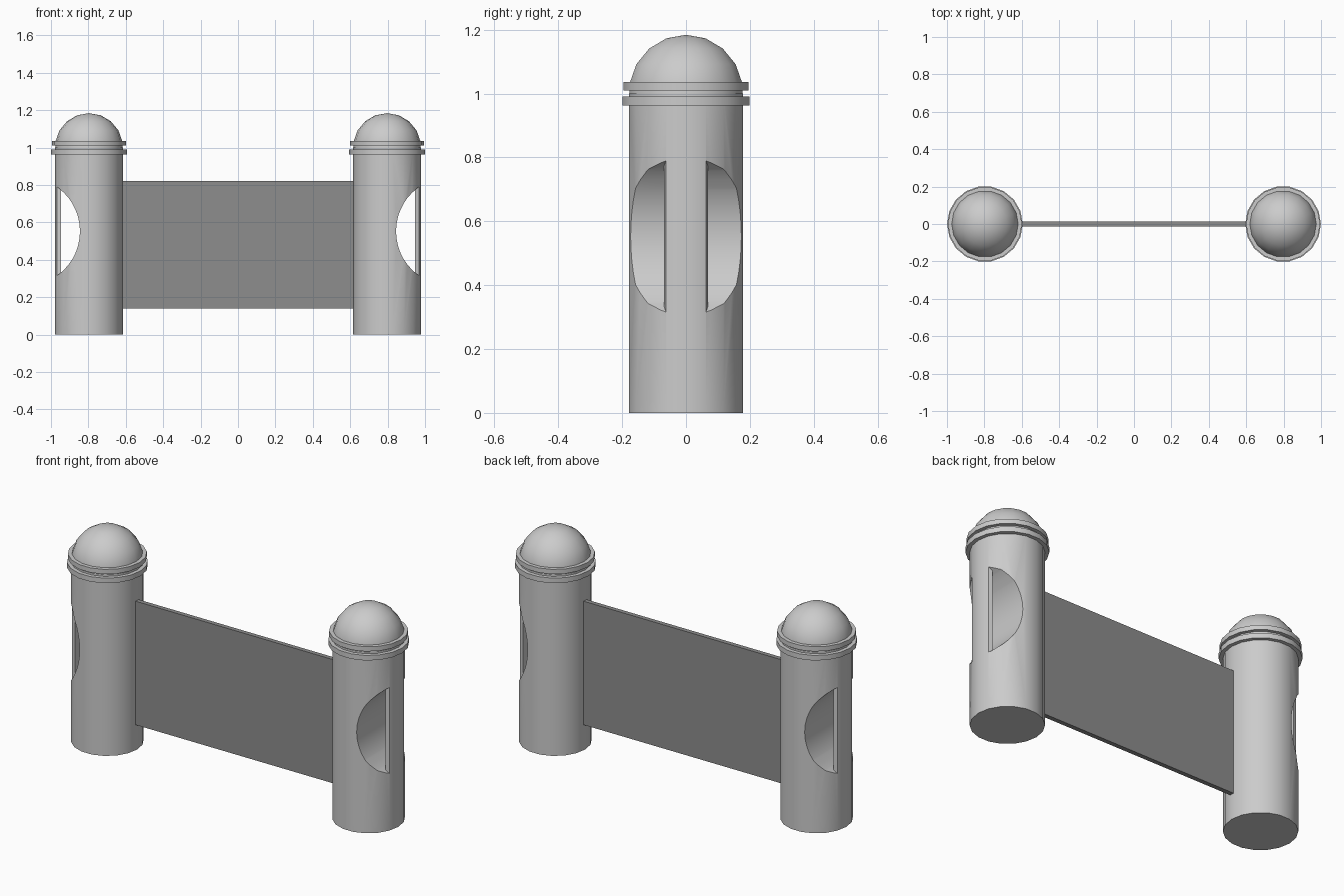
import bpy, bmesh
from math import sin, cos, pi, radians

SIDES = 18      # facets around each post
R = 0.182       # post radius
POST_X = 0.797  # post axis distance from centre
HOLE_Z = 0.5525 # height of opening centre

cube = bpy.data.objects.get("Cube")
if cube:
    bpy.data.objects.remove(cube, do_unlink=True)


def material(name, grey):
    m = bpy.data.materials.new(name)
    m.use_nodes = True
    col = (grey, grey, grey, 1)
    m.diffuse_color = col
    m.node_tree.nodes["Principled BSDF"].inputs["Base Color"].default_value = col
    return m


light_grey = material("light grey", 0.6)
dark_grey = material("dark grey", 0.27)


def finish(bm, name, mat):
    bmesh.ops.remove_doubles(bm, verts=bm.verts, dist=1e-5)
    bmesh.ops.recalc_face_normals(bm, faces=bm.faces)
    me = bpy.data.meshes.new(name)
    bm.to_mesh(me)
    bm.free()
    me.materials.append(mat)
    ob = bpy.data.objects.new(name, me)
    bpy.context.collection.objects.link(ob)
    return ob


def lathe(name, profile, mat):
    """Turn a (radius, z) profile around z."""
    bm = bmesh.new()
    vs = [bm.verts.new((r, 0, z)) for r, z in profile]
    es = [bm.edges.new(pair) for pair in zip(vs, vs[1:])]
    bmesh.ops.spin(bm, geom=vs + es, cent=(0, 0, 0), axis=(0, 0, 1),
                   angle=2 * pi, steps=SIDES, use_merge=True)
    return finish(bm, name, mat)


def prism(name, points, depth, mat):
    """Extrude a closed outline along a vector."""
    bm = bmesh.new()
    face = bm.faces.new([bm.verts.new(p) for p in points])
    new = bmesh.ops.extrude_face_region(bm, geom=[face])["geom"]
    bmesh.ops.translate(bm, vec=depth,
                        verts=[v for v in new if isinstance(v, bmesh.types.BMVert)])
    return finish(bm, name, mat)


def select(ob):
    bpy.ops.object.select_all(action='DESELECT')
    ob.select_set(True)
    bpy.context.view_layer.objects.active = ob


def subtract(ob, cutter):
    mod = ob.modifiers.new("cut", 'BOOLEAN')
    mod.operation = 'DIFFERENCE'
    mod.solver = 'EXACT'
    mod.object = cutter
    select(ob)
    bpy.ops.object.modifier_apply(modifier=mod.name)
    bpy.data.objects.remove(cutter, do_unlink=True)


def disc(name, r, z0, z1):
    return lathe(name, [(0, z0), (r, z0), (r, z1), (0, z1)], light_grey)


# Post with a round side opening that leaves an outer strip standing
post = disc("post", R, 0, 1.0)
hole_r, hole_x = 0.291, 0.339
steps = 48
outline = [(hole_x + hole_r * cos(2 * pi * i / steps), -0.4,
            HOLE_Z + hole_r * sin(2 * pi * i / steps)) for i in range(steps)]
opening = prism("opening_cutter", outline, (0, 0.8, 0), light_grey)
strip = prism("strip_block",
              [(0.15, -0.0685, 0.1), (0.21, -0.051, 0.1),
               (0.21, 0.051, 0.1), (0.15, 0.0685, 0.1)], (0, 0, 0.9), light_grey)
subtract(opening, strip)
subtract(post, opening)

# Collars and domed cap
lower_collar = disc("lower_collar", 0.2025, 0.962, 0.99)
upper_collar = disc("upper_collar", 0.198, 1.01, 1.036)
dome_r = 0.184
angles = [radians(a) for a in range(-10, 91, 20)]
dome_profile = [(0, 1 + dome_r * sin(angles[0]))]
dome_profile += [(R * cos(a), 1 + dome_r * sin(a)) for a in angles]
dome_profile.append((0, 1 + dome_r))
dome = lathe("dome", dome_profile, light_grey)

# Smooth, place on the left and repeat on the right
for part in (post, lower_collar, upper_collar, dome):
    select(part)
    bpy.ops.object.shade_smooth_by_angle(angle=radians(30))
    base = part.name
    twin = part.copy()
    bpy.context.collection.objects.link(twin)
    part.name, twin.name = "left_" + base, "right_" + base
    part.location.x = POST_X
    twin.location.x = -POST_X
    twin.rotation_euler.z = pi

# Flat panel between the posts
w, t = 0.625, 0.0125
panel = prism("panel", [(-w, -t, 0.14), (w, -t, 0.14), (w, t, 0.14), (-w, t, 0.14)],
              (0, 0, 0.682), dark_grey)
